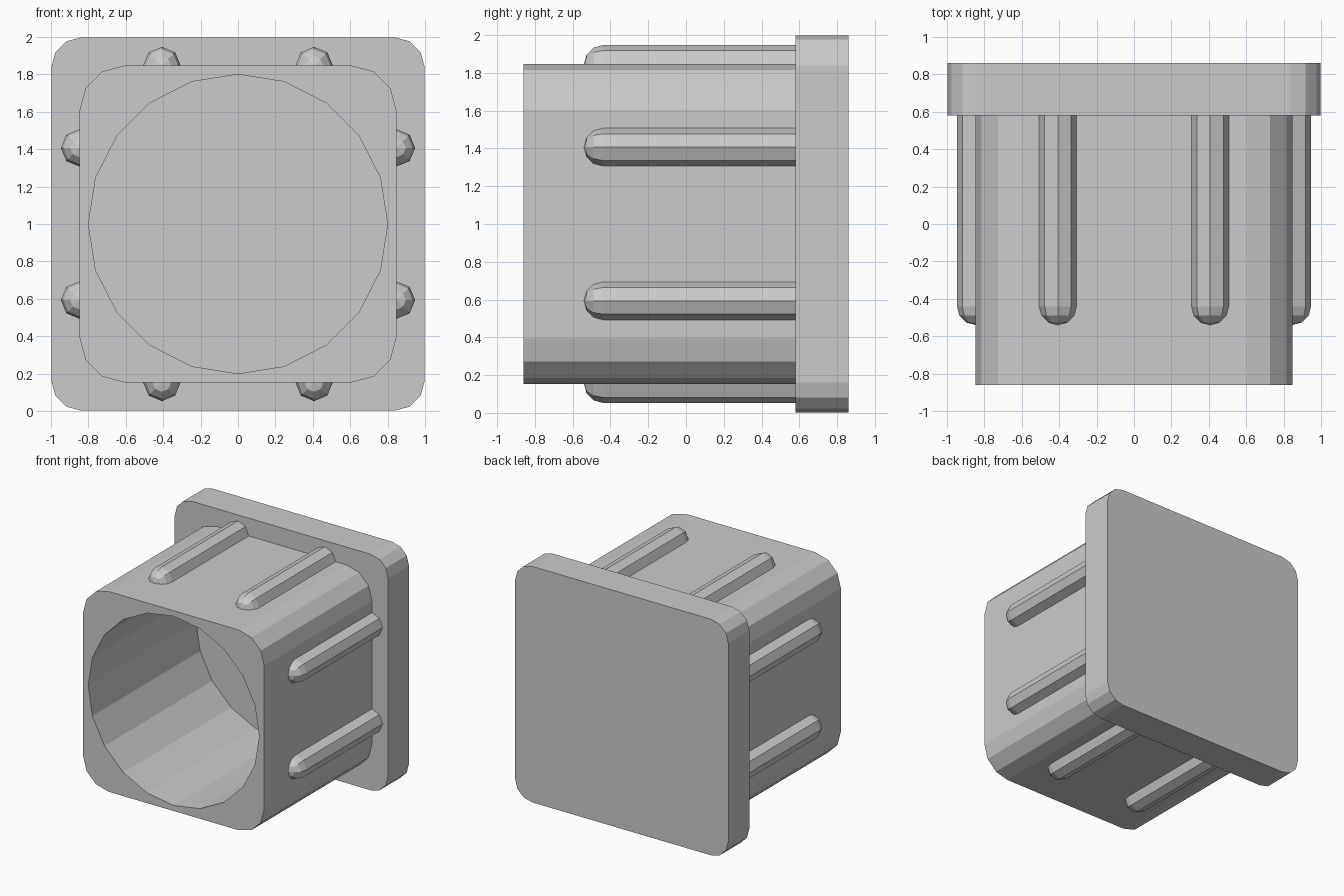
import bpy, bmesh, math
from mathutils import Matrix, Vector

if "Cube" in bpy.data.objects:
    bpy.data.objects.remove(bpy.data.objects["Cube"])

CZ = 1.0            # height of the centre axis
FRONT, SEAM, BACK = -0.86, 0.58, 0.86


def finish(bm, name):
    bmesh.ops.recalc_face_normals(bm, faces=bm.faces)
    me = bpy.data.meshes.new(name)
    bm.to_mesh(me)
    bm.free()
    ob = bpy.data.objects.new(name, me)
    bpy.context.collection.objects.link(ob)
    return ob


def rounded_square(half, r, seg):
    pts = []
    for q in range(4):
        a0 = q * math.pi / 2
        sx = 1 if q in (0, 3) else -1
        sz = 1 if q in (0, 1) else -1
        for i in range(seg + 1):
            a = a0 + i * math.pi / 2 / seg
            pts.append((sx * (half - r) + r * math.cos(a),
                        sz * (half - r) + r * math.sin(a)))
    return pts


def extrude_profile(name, loops, y0, y1):
    """Fill the outline (later loops are holes) and extrude along y."""
    bm = bmesh.new()
    edges = []
    for loop in loops:
        vs = [bm.verts.new((x, y0, CZ + z)) for x, z in loop]
        edges += [bm.edges.new((vs[i - 1], vs[i])) for i in range(len(vs))]
    if len(loops) == 1:
        bm.faces.new(vs)
    else:
        bmesh.ops.triangle_fill(bm, edges=edges, use_beauty=True,
                                normal=(0, -1, 0))
    keep = bm.faces[:]
    res = bmesh.ops.extrude_face_region(bm, geom=keep, use_keep_orig=True)
    moved = [g for g in res["geom"] if isinstance(g, bmesh.types.BMVert)]
    bmesh.ops.translate(bm, verts=moved, vec=(0, y1 - y0, 0))
    return finish(bm, name)


# Hollow body with a round bore, closed at the back by the end plate
bore = [(0.8 * math.cos(i * math.tau / 20), 0.8 * math.sin(i * math.tau / 20))
        for i in range(20)]
extrude_profile("hollow_body", [rounded_square(0.847, 0.24, 3), bore], FRONT, SEAM)
extrude_profile("end_plate", [rounded_square(0.998, 0.16, 3)], SEAM, BACK)


# Grip ribs: round-nosed half rods, two per side
def rib(name, offset, turn):
    bm = bmesh.new()
    bmesh.ops.create_uvsphere(bm, u_segments=8, v_segments=6, radius=0.1,
                              matrix=Matrix.Rotation(math.pi / 2, 4, "X"))
    bmesh.ops.delete(bm, geom=[v for v in bm.verts if v.co.y > 0.01], context="VERTS")
    rim = [e for e in bm.edges if e.is_boundary]
    res = bmesh.ops.extrude_edge_only(bm, edges=rim)
    moved = [g for g in res["geom"] if isinstance(g, bmesh.types.BMVert)]
    bmesh.ops.translate(bm, verts=moved, vec=(0, SEAM + 0.44, 0))
    # drop the half buried in the wall
    bmesh.ops.bisect_plane(bm, geom=bm.verts[:] + bm.edges[:] + bm.faces[:],
                           plane_co=(0, 0, -0.01), plane_no=(0, 0, -1),
                           clear_outer=True)
    bmesh.ops.translate(bm, verts=bm.verts, vec=(offset, -0.44, 0.847))
    bm.transform(Matrix.Translation((0, 0, CZ)) @ Matrix.Rotation(turn, 4, "Y"))
    return finish(bm, name)


for i, side in enumerate(("top", "right", "bottom", "left")):
    for j, off in enumerate((-0.407, 0.407)):
        rib(f"grip_rib_{side}_{j + 1}", off, i * math.pi / 2)
